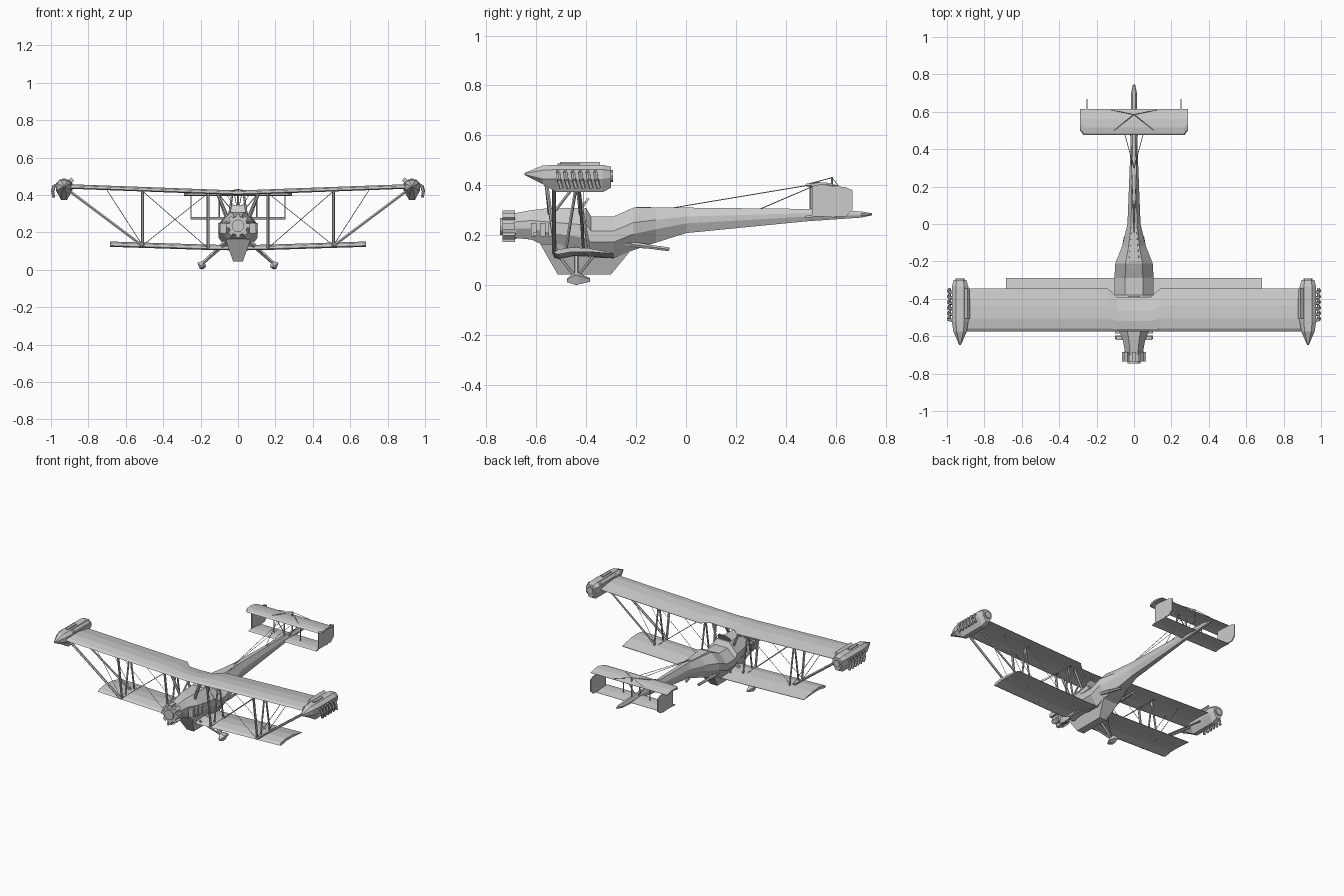
import bpy, bmesh, math
from mathutils import Vector, Matrix

grey = bpy.data.materials.new("light_grey")
grey.diffuse_color = (0.6, 0.6, 0.6, 1)


def build(name, lofts, mirror=False):
    """Skin every list of rings; optionally add the copy mirrored in x."""
    bm = bmesh.new()
    for sx in ((1, -1) if mirror else (1,)):
        for rings in lofts:
            vs = [[bm.verts.new((p[0] * sx, p[1], p[2])) for p in r] for r in rings]
            n = len(vs[0])
            for a, b in zip(vs, vs[1:]):
                for i in range(n):
                    j = (i + 1) % n
                    bm.faces.new((a[i], a[j], b[j], b[i]))
            bm.faces.new(vs[0])
            bm.faces.new(vs[-1])
    bmesh.ops.recalc_face_normals(bm, faces=bm.faces)
    me = bpy.data.meshes.new(name)
    bm.to_mesh(me)
    bm.free()
    me.materials.append(grey)
    ob = bpy.data.objects.new(name, me)
    bpy.context.collection.objects.link(ob)
    return ob


def rod(a, b, r, n=6, r2=None):
    a, b = Vector(a), Vector(b)
    q = (b - a).to_track_quat('Z', 'Y')
    circ = [Vector((math.cos(2 * math.pi * i / n), math.sin(2 * math.pi * i / n), 0)) for i in range(n)]
    return [[a + q @ (c * r) for c in circ], [b + q @ (c * (r2 or r)) for c in circ]]


def path(pts, r, n=6):
    return [rod(a, b, r, n) for a, b in zip(pts, pts[1:])]


def box(c, s, rot=0):
    """Box of full size s, turned by rot about the y axis."""
    m = Matrix.Translation(c) @ Matrix.Rotation(rot, 4, 'Y')
    x, y, z = (v / 2 for v in s)
    return [[m @ Vector((px, yy, pz)) for px, pz in ((-x, -z), (x, -z), (x, z), (-x, z))] for yy in (-y, y)]


def wing(stations, t):
    """Cambered wing from (x, leading y, trailing y, z)."""
    prof = ((0, .15), (.07, .65), (.3, 1), (.6, .85), (1, .1), (1, 0), (.6, .3), (.3, .3), (.07, -.1))
    full = [(-x, a, b, z) for x, a, b, z in reversed(stations) if x > 0] + stations
    return [[(x, a + (b - a) * u, z + t * v) for u, v in prof] for x, a, b, z in full]


# wings
build("upper_wing", [wing([(0, -.575, -.39, .402), (.09, -.575, -.39, .405),
                           (.14, -.575, -.345, .407), (.95, -.575, -.345, .437)], .022)])
build("lower_wing", [wing([(0, -.53, -.29, .106), (.15, -.53, -.29, .108), (.685, -.53, -.29, .125)], .026)])

# fuselage, octagonal sections: y, half width, top, bottom
secs = [(-.70, .045, .285, .19), (-.62, .06, .30, .182), (-.55, .088, .308, .15), (-.40, .105, .308, .115),
        (-.38, .105, .275, .108), (-.29, .105, .275, .108), (-.21, .10, .31, .14), (-.12, .064, .31, .17),
        (0, .035, .31, .208), (.48, .016, .305, .255), (.70, .016, .295, .27), (.745, .006, .288, .279)]


def section(y, w, zt, zb):
    h = zt - zb
    half = [(w * .45, zt), (w, zt - .35 * h), (w, zb + .38 * h), (w * .55, zb)]
    return [(x, y, z) for x, z in half] + [(-x, y, z) for x, z in reversed(half)]


build("fuselage", [[section(*s) for s in secs]])

# belly keel
build("belly", [[[(-w, a, z), (w, a, z), (w, b, z), (-w, b, z)]
                 for z, a, b, w in ((.043, -.515, -.30, .026), (.165, -.585, -.20, .068))]])

# windscreen and headrest
build("windscreen", [[[(-w, y, z), (w, y, z), (w, y + .012, z), (-w, y + .012, z)]
                      for y, z, w in ((-.435, .29, .045), (-.41, .33, .043), (-.398, .347, .028))]])
build("headrest", [[[(-w, y, .28), (w, y, .28), (w * .6, y, z), (-w * .6, y, z)]
                    for y, w, z in ((-.235, .045, .30), (-.20, .045, .312), (-.02, .02, .311))]])

# nose engine
eng = [rod((0, -.735, .235), (0, -.68, .235), .05, 12), rod((0, -.745, .235), (0, -.73, .235), .034, 12),
       box((0, -.738, .235), (.05, .014, .01)), box((0, -.738, .235), (.01, .014, .05))]
for k in range(8):
    a = k * math.pi / 4
    eng.append(box((.053 * math.sin(a), -.71, .235 + .053 * math.cos(a)), (.024, .05, .02), a))
build("nose_engine", eng)
build("engine_stacks", [box((.078 + .006 * k, -.61 + .035 * k, .222), (.035, .022, .055)) for k in range(3)]
      + [rod((.06, -.605, .205), (.102, -.605, .205), .009)], True)
build("exhaust_pipe", [rod((.085, -.32, .178), (.062, -.16, .155), .011),
                       rod((.062, -.16, .155), (.045, -.068, .143), .009)], True)

# wing-tip engine pods: y, half width, top, shoulder, waist, bottom
pods = [(-.648, .004, .449, .447, .443, .441), (-.575, .036, .479, .46, .425, .405),
        (-.52, .044, .482, .463, .425, .372), (-.335, .044, .482, .463, .425, .372),
        (-.30, .034, .474, .458, .43, .39)]


def pod_section(y, w, t, s, m, b):
    half = [(w * .5, t), (w, s), (w, m), (w * .35, b)]
    return [(.93 + x, y, z) for x, z in half] + [(.93 - x, y, z) for x, z in reversed(half)]


build("wing_tip_pod", [[pod_section(*p) for p in pods], box((.895, -.425, .475), (.03, .16, .022), .7),
                       box((.93, -.47, .484), (.018, .09, .008)),
                       rod((.93, -.31, .437), (.93, -.292, .437), .024, 8)], True)
pipes = []
for k in range(6):
    y = -.515 + .03 * k
    pipes += path([(.955, y, .452), (.983, y + .002, .45), (.991, y + .006, .42), (.986, y + .016, .388)], .009)
build("pod_exhausts", pipes, True)

# wing struts
struts = [rod((.90, -.53, .42), (.51, -.53, .128), .008), rod((.90, -.43, .42), (.51, -.41, .128), .006)]
for x, zt, zb in ((.51, .424, .125), (.16, .412, .113)):
    struts += [rod((x, -.562, zt), (x, -.52, zb), .008),
               rod((x, -.437, zt), (x, -.485, zb), .006), rod((x, -.437, zt), (x, -.385, zb), .006)]
build("wing_struts", struts, True)
build("cabane_struts", [rod((.05, -.545, .27), (.11, -.56, .41), .008), rod((.06, -.42, .27), (.11, -.437, .41), .008),
                        rod((.05, -.545, .27), (.03, -.44, .408), .006)], True)
wires = []
for y in (-.53, -.41):
    wires += [rod((.16, y, .41), (.51, y, .13), .0018, 4), rod((.16, y, .115), (.51, y, .42), .0018, 4),
              rod((.51, y, .13), (.70, y, .425), .0018, 4)]
build("wing_wires", wires, True)

# landing gear
build("gear_legs", [rod((.07, -.44, .15), (.19, -.44, .035), .009), rod((.075, -.52, .13), (.185, -.445, .035), .006),
                    rod((.075, -.36, .13), (.185, -.435, .035), .006)], True)
foot = []
for y, r, z in ((-.478, .008, .018), (-.45, .026, .026), (-.43, .026, .026), (-.385, .008, .02)):
    foot.append([(.193 + r * math.cos(a), y, z + r * math.sin(a)) for a in (.45, 2.02, 3.59, 5.16)])
build("landing_foot", [foot, rod((.182, -.44, .017), (.199, -.44, .0075), .009, 8)], True)

# box tail
build("upper_tailplane", [wing([(0, .475, .615, .396), (.27, .475, .615, .396), (.288, .50, .615, .396)], .016)])
build("lower_tailplane", [wing([(0, .475, .61, .27), (.255, .475, .61, .27)], .012)])
fin = [(.505, .275), (.505, .395), (.53, .403), (.64, .392), (.668, .38), (.668, .30), (.64, .275)]
build("tail_fin", [[[(x, y, z) for y, z in fin] for x in (.248, .255)]], True)
build("tail_struts", [rod((.10, .53, .275), (.10, .53, .40), .004), rod((.01, .53, .29), (.10, .53, .40), .003)], True)
build("tail_mast", [rod((0, .585, .29), (0, .585, .432), .004), rod((0, .50, .29), (0, .50, .40), .005)])
build("tail_wires", [rod((0, -.06, .308), (.02, .52, .405), .0018, 4), rod((0, .30, .306), (.06, .52, .40), .0018, 4),
                     rod((0, .585, .43), (.12, .49, .405), .0018, 4), rod((0, .585, .43), (.12, .61, .40), .0018, 4)], True)
